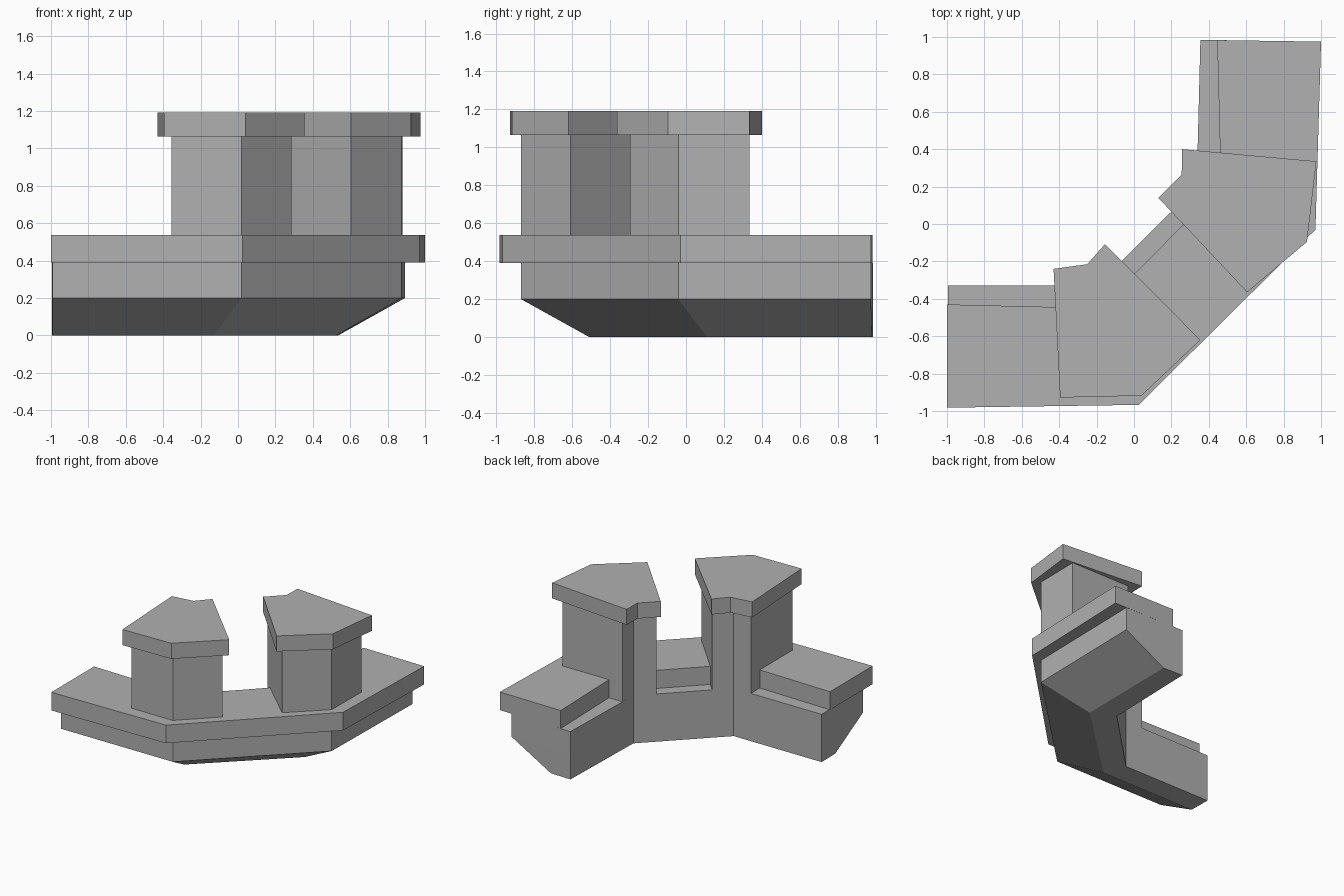
import bpy, bmesh

if "Cube" in bpy.data.objects:
    bpy.data.objects.remove(bpy.data.objects["Cube"])

stone = bpy.data.materials.new("dark_stone")
stone.diffuse_color = (0.44, 0.44, 0.44, 1)
stone.use_nodes = True
stone.node_tree.nodes["Principled BSDF"].inputs["Base Color"].default_value = stone.diffuse_color


def prism(name, rings):
    """Solid lofted through (z, outline) rings with matching point counts."""
    bm = bmesh.new()
    loops = [[bm.verts.new((x, y, z)) for x, y in pts] for z, pts in rings]
    for lo, hi in zip(loops, loops[1:]):
        for i in range(len(lo)):
            j = (i + 1) % len(lo)
            bm.faces.new((lo[i], lo[j], hi[j], hi[i]))
    caps = [bm.faces.new(loops[0][::-1]), bm.faces.new(loops[-1])]
    bmesh.ops.triangulate(bm, faces=caps)
    bmesh.ops.recalc_face_normals(bm, faces=bm.faces)
    mesh = bpy.data.meshes.new(name)
    bm.to_mesh(mesh)
    bm.free()
    mesh.materials.append(stone)
    obj = bpy.data.objects.new(name, mesh)
    bpy.context.collection.objects.link(obj)
    return obj


# Angled wall: vertical inner side, outer side sloping out from a narrow foot
inner = [(0.355, 0.985), (0.335, 0.2), (-0.2, -0.33), (-0.995, -0.33)]
foot = [(-0.992, -0.51), (-0.13, -0.51), (0.525, 0.11), (0.535, 0.98)]
wall = [(-0.992, -0.87), (0.02, -0.87), (0.875, -0.04), (0.893, 0.975)]
prism("wall", [(0, foot + inner), (0.2, wall + inner), (0.39, wall + inner)])

# Overhanging ledge on the outer side
ledge = [(-1, -0.982), (0.025, -0.967), (0.97, -0.03), (1, 0.975),
         (0.445, 0.983), (0.465, 0.2), (-0.18, -0.45), (-1, -0.43)]
prism("ledge", [(0.39, ledge), (0.538, ledge)])

# Two merlons, flush with the inner wall face
left_column = [(-0.355, -0.87), (0.02, -0.87), (0.285, -0.61),
               (-0.085, -0.216), (-0.2, -0.33), (-0.355, -0.33)]
right_column = [(0.88, 0.335), (0.339, 0.335), (0.335, 0.2),
                (0.212, 0.078), (0.605, -0.295), (0.875, -0.04)]
left_cap = [(-0.43, -0.24), (-0.395, -0.928), (0.04, -0.918),
            (0.355, -0.62), (-0.155, -0.108), (-0.25, -0.215)]
right_cap = [(0.257, 0.4), (0.255, 0.265), (0.13, 0.14),
             (0.605, -0.365), (0.925, -0.095), (0.975, 0.335)]
for side, column, cap in (("left", left_column, left_cap),
                          ("right", right_column, right_cap)):
    prism(side + "_merlon", [(0.39, column), (1.065, column)])
    prism(side + "_merlon_cap", [(1.065, cap), (1.192, cap)])
